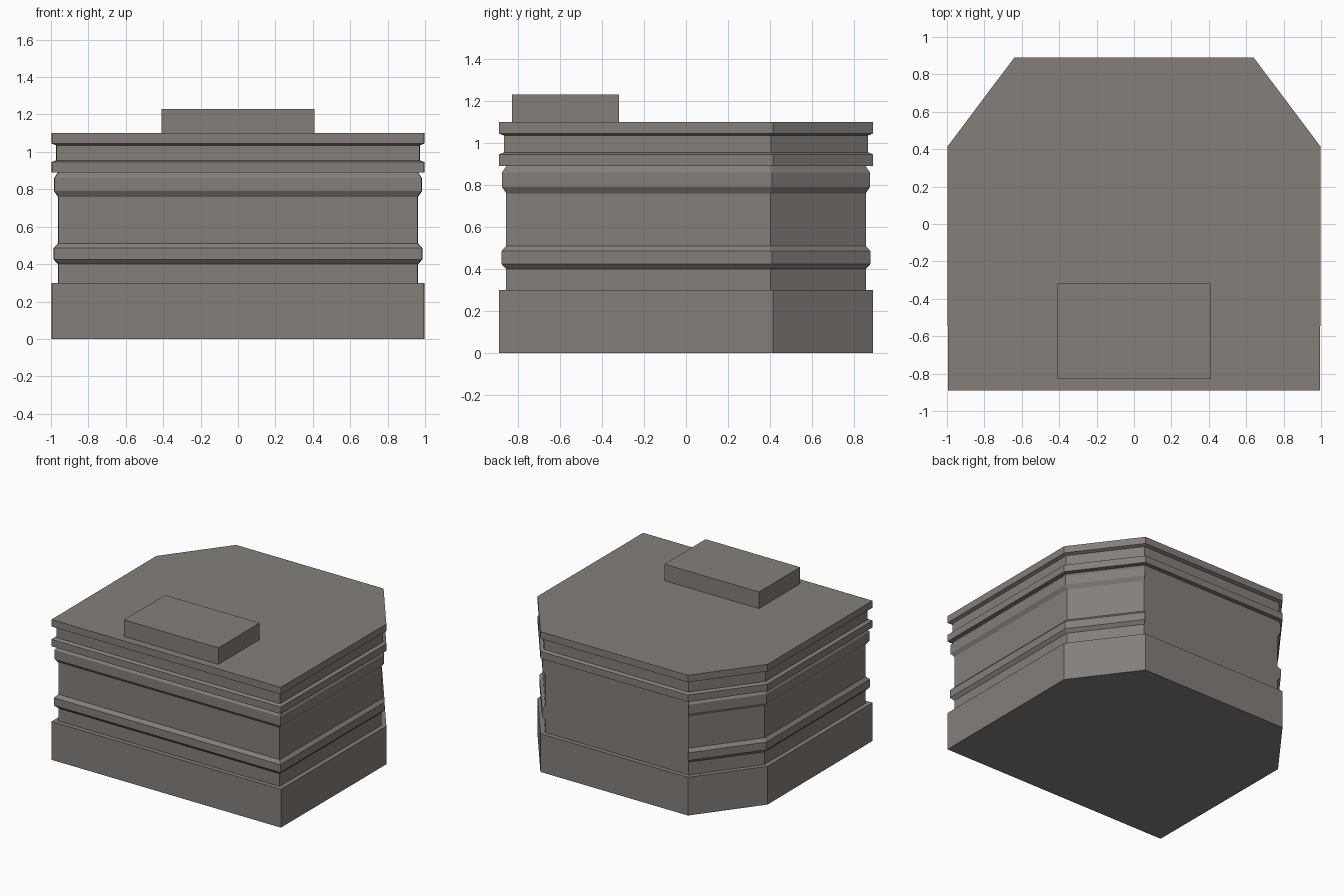
import bpy, bmesh
from mathutils import Vector

if "Cube" in bpy.data.objects:
    bpy.data.objects.remove(bpy.data.objects["Cube"])

stone = bpy.data.materials.new("warm_grey_stone")
stone.diffuse_color = (0.235, 0.212, 0.195, 1)
stone.use_nodes = True
stone.node_tree.nodes["Principled BSDF"].inputs["Base Color"].default_value = stone.diffuse_color

# Footprint, counter-clockwise; the edge from point 3 to point 4 is the back
PLAN = [Vector(p) for p in ((-0.995, -0.89), (0.995, -0.89), (0.998, 0.413),
                            (0.64, 0.89), (-0.64, 0.89), (-0.998, 0.413))]
BACK = 3

# Wall profile: (inset, height)
PROFILE = [(0, 0), (0, 0.30), (0.035, 0.30),                       # plinth
           (0.035, 0.40), (0.012, 0.425), (0.012, 0.485), (0.035, 0.51),  # lower band
           (0.035, 0.76), (0.015, 0.79), (0.015, 0.86), (0.035, 0.89),   # upper band
           (0, 0.89), (0, 0.945), (0.025, 0.955),                   # lower cornice
           (0.025, 1.035), (0, 1.045), (0, 1.10)]                   # top cornice
WALL_LO, WALL_HI = 2, 10   # the back wall is plain between these rows


def inset(plan, d):
    """Offset a convex outline inwards with mitred corners."""
    out = []
    for i, p in enumerate(plan):
        a = (p - plan[i - 1]).normalized()
        b = (plan[(i + 1) % len(plan)] - p).normalized()
        na, nb = Vector((-a.y, a.x)), Vector((-b.y, b.x))
        out.append(p + (na + nb) * (d / (1 + na.dot(nb))))
    return out


def make_object(name, bm):
    bmesh.ops.recalc_face_normals(bm, faces=bm.faces)
    me = bpy.data.meshes.new(name)
    bm.to_mesh(me)
    bm.free()
    me.materials.append(stone)
    ob = bpy.data.objects.new(name, me)
    bpy.context.collection.objects.link(ob)
    return ob


# Building body swept round the footprint
bm = bmesh.new()
rings = [[bm.verts.new((p.x, p.y, z)) for p in inset(PLAN, d)] for d, z in PROFILE]
n = len(PLAN)
for r in range(len(rings) - 1):
    for i in range(n):
        if i == BACK and WALL_LO <= r < WALL_HI:
            continue
        j = (i + 1) % n
        bm.faces.new((rings[r][i], rings[r][j], rings[r + 1][j], rings[r + 1][i]))
# Plain back wall
rows = rings[WALL_LO:WALL_HI + 1]
bm.faces.new([r[BACK + 1] for r in rows] + [r[BACK] for r in reversed(rows)])
# Floor and roof
bm.faces.new(rings[0][::-1])
bm.faces.new(rings[-1])
make_object("building_body", bm)

# Rooftop box
bm = bmesh.new()
bmesh.ops.create_cube(bm, size=1)
for v in bm.verts:
    v.co = (v.co.x * 0.82, v.co.y * 0.51 - 0.573, v.co.z * 0.13 + 1.165)
make_object("rooftop_box", bm)
